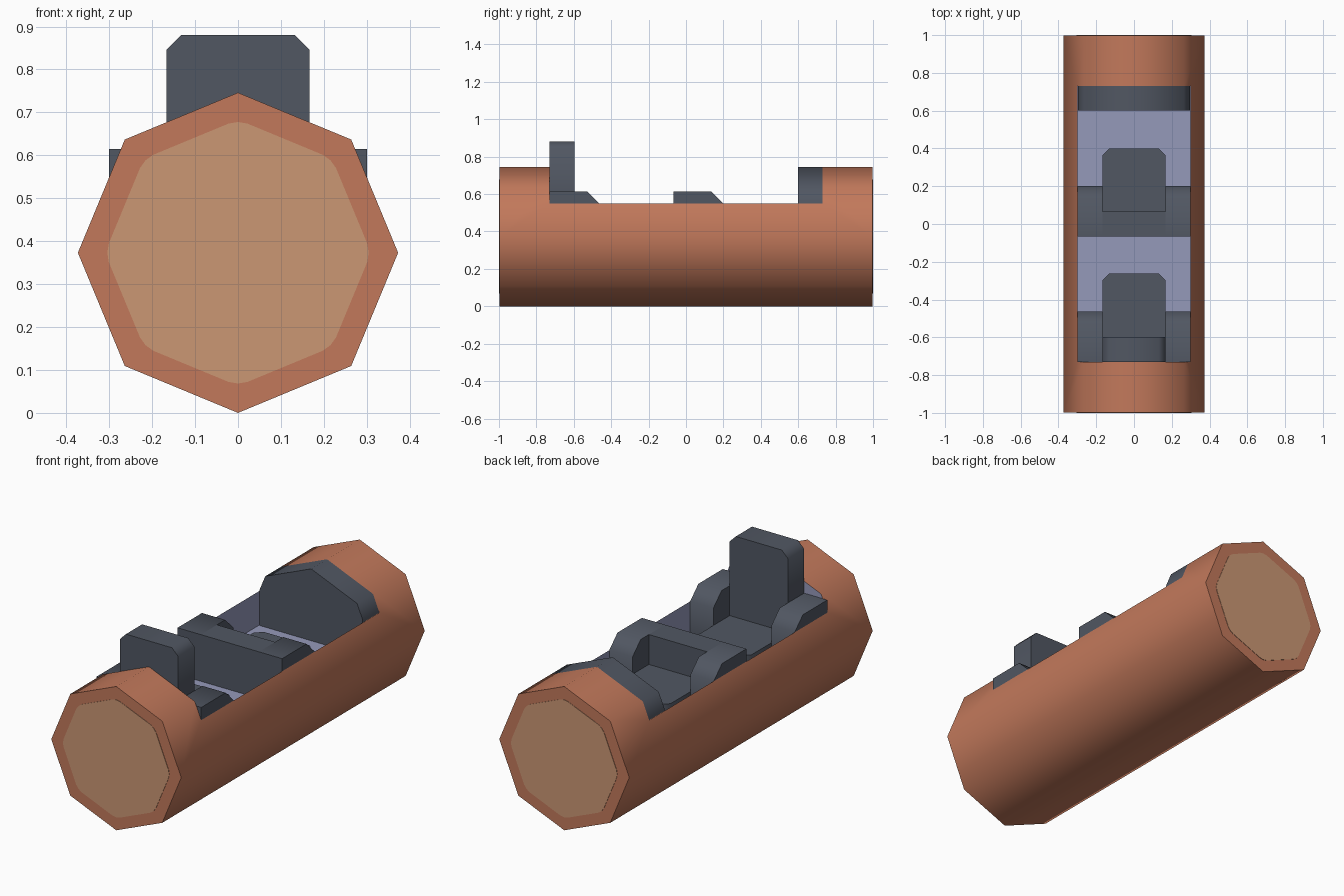
import bpy, bmesh, math
from mathutils import Vector

cube = bpy.data.objects.get("Cube")
if cube:
    bpy.data.objects.remove(cube)


def material(name, rgb):
    m = bpy.data.materials.new(name)
    m.use_nodes = True
    m.diffuse_color = (*rgb, 1)
    m.node_tree.nodes["Principled BSDF"].inputs["Base Color"].default_value = (*rgb, 1)
    return m


BARK = material("bark_orange", (0.54, 0.19, 0.105))
WOOD = material("cut_wood_tan", (0.60, 0.31, 0.175))
SEAT = material("seat_grey", (0.082, 0.095, 0.123))
INSIDE = material("inside_lavender", (0.30, 0.32, 0.49))


def prism(name, profile, axis, start, end, mats, index=0):
    """Extrude a 2D profile along an axis; the profile uses the other two axes in order."""
    bm = bmesh.new()
    verts = []
    for p in profile:
        co = list(p)
        co.insert("xyz".index(axis), start)
        verts.append(bm.verts.new(co))
    face = bm.faces.new(verts)
    shift = Vector()
    shift["xyz".index(axis)] = end - start
    out = bmesh.ops.extrude_face_region(bm, geom=[face])
    moved = [g for g in out["geom"] if isinstance(g, bmesh.types.BMVert)]
    bmesh.ops.translate(bm, verts=moved, vec=shift)
    bmesh.ops.recalc_face_normals(bm, faces=bm.faces)
    for f in bm.faces:
        f.material_index = index
    mesh = bpy.data.meshes.new(name)
    bm.to_mesh(mesh)
    bm.free()
    for m in mats:
        mesh.materials.append(m)
    obj = bpy.data.objects.new(name, mesh)
    bpy.context.collection.objects.link(obj)
    return obj


def box(x0, x1, y0, y1):
    return [(x0, y0), (x1, y0), (x1, y1), (x0, y1)]


def smooth(obj):
    bpy.ops.object.select_all(action="DESELECT")
    obj.select_set(True)
    bpy.context.view_layer.objects.active = obj
    bpy.ops.object.shade_smooth_by_angle(angle=math.radians(60))


R = 0.373          # log radius, also the height of its axis
FLOOR = 0.373      # height of the hollow's floor
HALF = 0.3         # half width of the hollow
END = 0.73         # front and back ends of the hollow


def octagon(r):
    return [Vector((r * math.sin(i * math.pi / 4), R + r * math.cos(i * math.pi / 4)))
            for i in range(8)]


# Log with the hollow cut out of its top
log = prism("log", octagon(R), "y", -0.998, 0.998, [BARK, INSIDE])
cutter = prism("hollow_cutter", box(-HALF, HALF, FLOOR, 1), "y", -END, END, [BARK, INSIDE], 1)
cutter.hide_render = True
cut = log.modifiers.new("hollow", "BOOLEAN")
cut.operation = "DIFFERENCE"
cut.solver = "EXACT"
cut.object = cutter
bpy.ops.object.select_all(action="DESELECT")
log.select_set(True)
bpy.context.view_layer.objects.active = log
bpy.ops.object.modifier_apply(modifier="hollow")
bpy.data.objects.remove(cutter)
smooth(log)

# Cut wood discs with softened corners on both ends
corners = octagon(0.31)
disc = []
for i, c in enumerate(corners):
    a = c.lerp(corners[i - 1], 0.1)
    b = c.lerp(corners[(i + 1) % 8], 0.1)
    disc += [a, ((a + b) / 2).lerp(c, 0.4), b]
for label, side in (("front", -1), ("back", 1)):
    prism(label + "_cut_disc", disc, "y", 0.995 * side, side, [WOOD])

# Bulkhead closing the back of the hollow, following the log's outline
w = 0.296
s, c = R * math.sin(math.pi / 4), R * math.cos(math.pi / 4)
shoulder = R + c - c * (w - s) / (R - s)
outline = [(-w, FLOOR), (-w, shoulder), (-s, R + c), (0, 2 * R),
           (s, R + c), (w, shoulder), (w, FLOOR)]
smooth(prism("back_bulkhead", outline, "y", 0.6, END, [SEAT]))


def seat(label, y, headrest):
    """Seat whose back surface is at y: low back, two arms, cushion, optional headrest."""
    inner, top, ch = 0.167, 0.615, 0.035
    front = y + 0.133
    prism(label + "_seat_back", box(-inner, inner, FLOOR, top), "y", y, front, [SEAT])
    arm = [(y, FLOOR), (y, top), (y + 0.2, top), (y + 0.267, 0.55), (y + 0.267, FLOOR)]
    for name, side in (("left", 1), ("right", -1)):
        smooth(prism(f"{label}_seat_{name}_arm", arm, "x", inner * side, HALF * side, [SEAT]))

    def tab(low, high):
        return [(-inner, low), (inner, low), (inner, high - ch), (inner - ch, high),
                (ch - inner, high), (-inner, high - ch)]

    smooth(prism(label + "_seat_cushion", tab(front, y + 0.467), "z", FLOOR, 0.46, [SEAT]))
    if headrest:
        smooth(prism(label + "_seat_headrest", tab(top, 0.88), "y", y, front, [SEAT]))


seat("front", -END, True)
seat("middle", -0.067, False)
